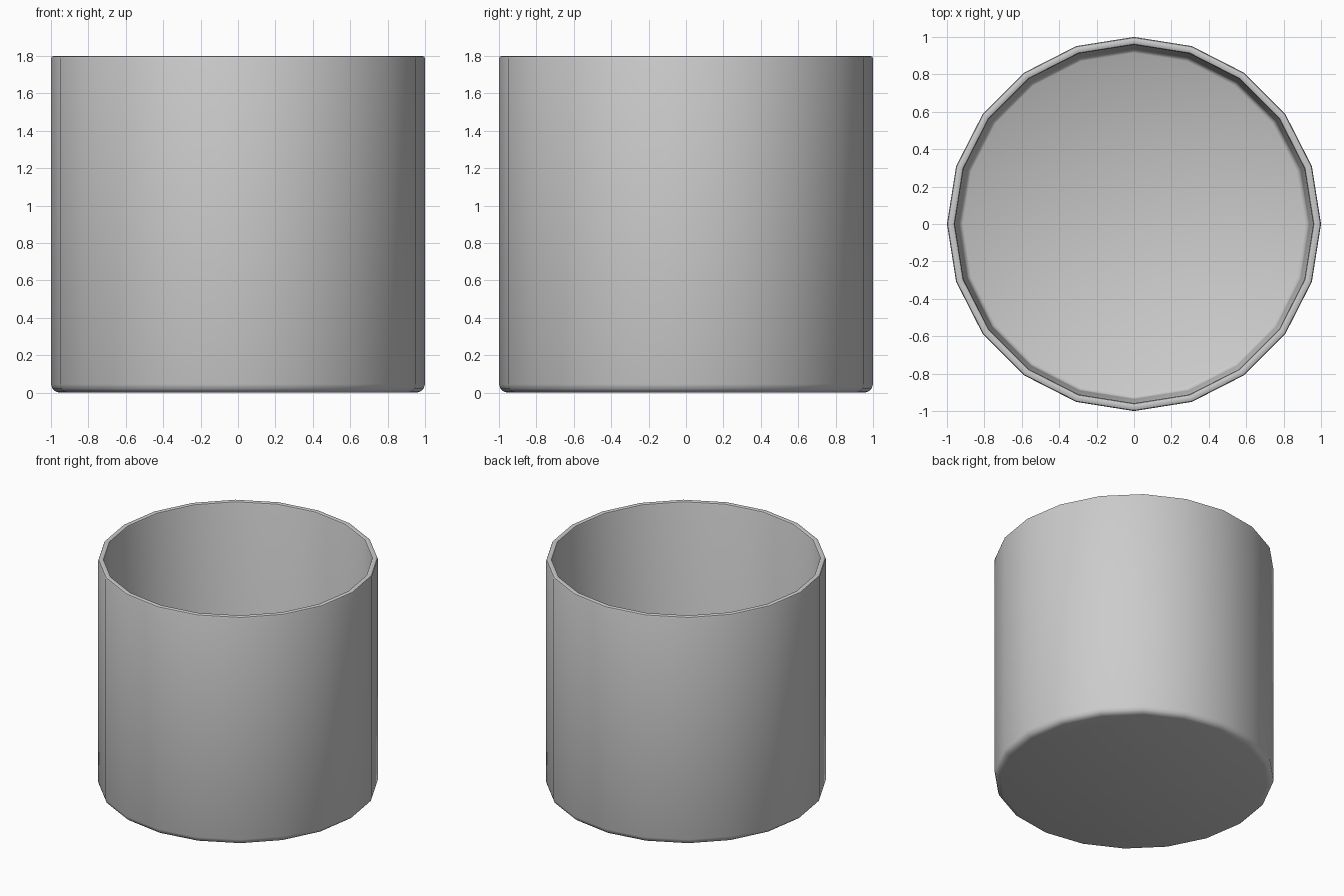
import bpy, bmesh
from math import cos, sin, pi

if "Cube" in bpy.data.objects:
    bpy.data.objects.remove(bpy.data.objects["Cube"])

SIDES = 20
# cup section (radius, height): underside, rounded foot, wall, rim, tapered inside, floor
PROFILE = [(0.955, 0.0), (0.975, 0.006), (0.992, 0.02), (1.0, 0.045),
           (1.0, 1.785), (0.996, 1.796), (0.985, 1.8),
           (0.972, 1.8), (0.962, 1.796), (0.958, 1.785),
           (0.936, 0.09), (0.932, 0.072), (0.915, 0.06)]

bm = bmesh.new()
rings = [[bm.verts.new((r * cos(2 * pi * i / SIDES), r * sin(2 * pi * i / SIDES), z))
          for i in range(SIDES)] for r, z in PROFILE]
for a, b in zip(rings, rings[1:]):
    for i in range(SIDES):
        j = (i + 1) % SIDES
        bm.faces.new((a[i], a[j], b[j], b[i]))
# outer base and inner floor
bm.faces.new(rings[0][::-1])
bm.faces.new(rings[-1])
bmesh.ops.recalc_face_normals(bm, faces=bm.faces)

mesh = bpy.data.meshes.new("cup")
bm.to_mesh(mesh)
bm.free()
cup = bpy.data.objects.new("cup", mesh)
bpy.context.collection.objects.link(cup)

# smooth shading
bpy.context.view_layer.objects.active = cup
cup.select_set(True)
bpy.ops.object.shade_smooth_by_angle(angle=pi / 4)
